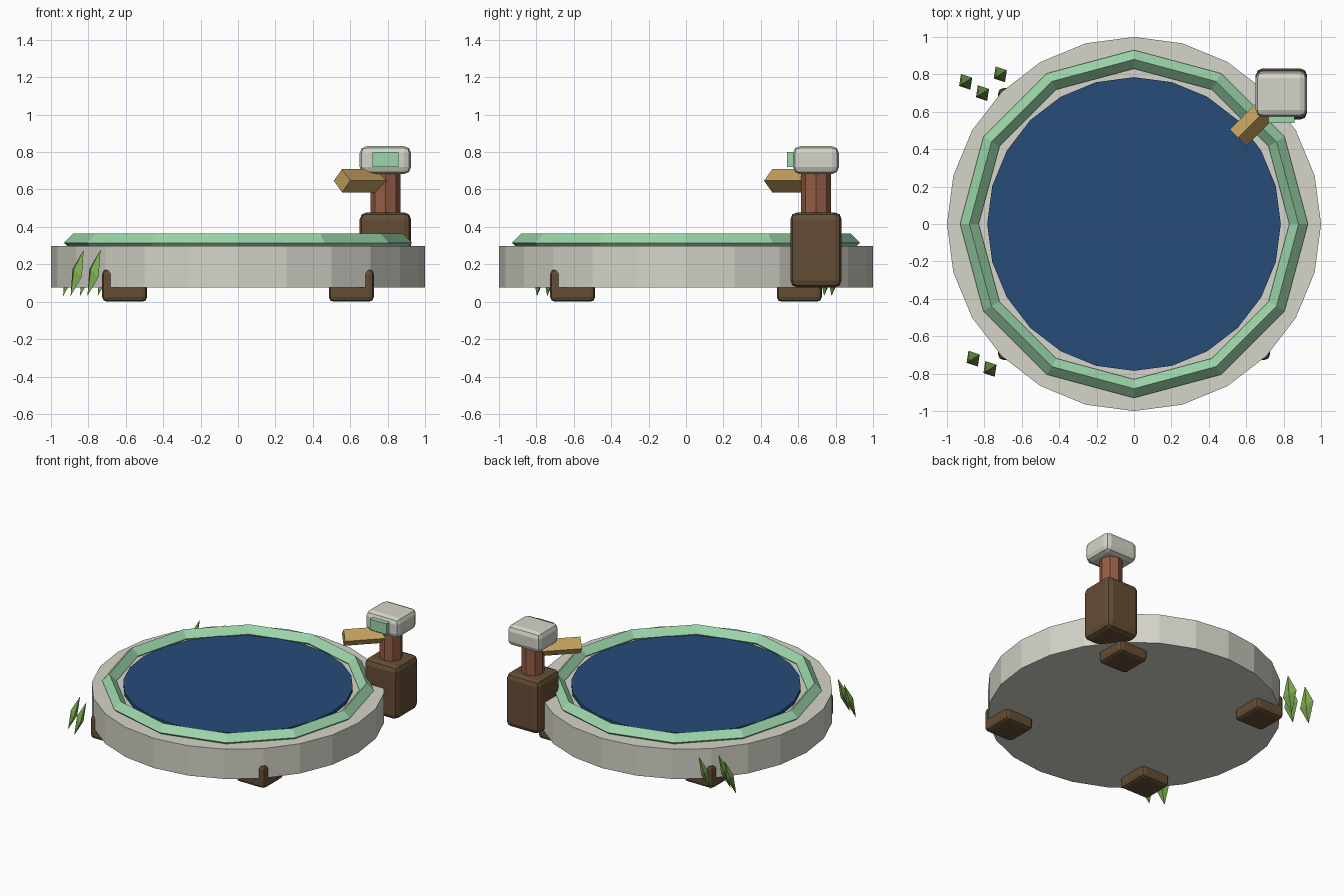
import bpy, bmesh
from math import radians
from mathutils import Matrix, Vector

if "Cube" in bpy.data.objects:
    bpy.data.objects.remove(bpy.data.objects["Cube"])


def material(name, rgb):
    m = bpy.data.materials.new(name)
    m.diffuse_color = (*rgb, 1)
    m.use_nodes = True
    m.node_tree.nodes["Principled BSDF"].inputs["Base Color"].default_value = m.diffuse_color
    return m


STONE = material("stone", (0.66, 0.66, 0.58))
BLUE = material("pad_blue", (0.02, 0.07, 0.19))
MINT = material("mint", (0.33, 0.67, 0.40))
BROWN = material("brown", (0.13, 0.075, 0.035))
RUST = material("rust", (0.30, 0.11, 0.06))
GOLD = material("gold", (0.55, 0.36, 0.11))
GREEN = material("grass_green", (0.20, 0.40, 0.08))


def finish(name, bm, mat, loc=(0, 0, 0)):
    bmesh.ops.recalc_face_normals(bm, faces=bm.faces)
    me = bpy.data.meshes.new(name)
    bm.to_mesh(me)
    bm.free()
    ob = bpy.data.objects.new(name, me)
    ob.location = loc
    me.materials.append(mat)
    bpy.context.collection.objects.link(ob)
    return ob


def box(name, centre, size, mat, bevel=0):
    bm = bmesh.new()
    bmesh.ops.create_cube(bm, size=1, matrix=Matrix.Diagonal((*size, 1)))
    ob = finish(name, bm, mat, centre)
    if bevel:
        mod = ob.modifiers.new("bevel", 'BEVEL')
        mod.width = bevel
        mod.segments = 2
    return ob


def cylinder(name, centre, radius, depth, sides, mat):
    bm = bmesh.new()
    bmesh.ops.create_cone(bm, cap_ends=True, segments=sides, radius1=radius,
                          radius2=radius, depth=depth)
    return finish(name, bm, mat, centre)


# Round platform and its blue surface
cylinder("platform", (0, 0, 0.187), 1.0, 0.224, 24, STONE)
cylinder("landing_surface", (0, 0, 0.305), 0.785, 0.04, 24, BLUE)

# Twelve-sided rim with a diamond section
bpy.ops.mesh.primitive_torus_add(major_radius=0.88, minor_radius=0.05, major_segments=12,
                                 minor_segments=4, location=(0, 0, 0.315))
rim = bpy.context.object
rim.name = "rim"
rim.data.materials.append(MINT)
for p in rim.data.polygons:
    p.use_smooth = False

# Four feet poking out through the platform edge
for sx in (-1, 1):
    for sy in (-1, 1):
        box("foot", (sx * 0.606, sy * 0.606, 0.087), (0.24, 0.24, 0.174), BROWN, 0.025)

# Control post: plinth, pillar, head, screen
PX, PY = 0.788, 0.695
box("plinth", (PX, PY, 0.277), (0.275, 0.275, 0.402), BROWN, 0.038)
cylinder("pillar", (PX, PY, 0.57), 0.08, 0.30, 8, RUST)
box("post_head", (PX, PY, 0.757), (0.275, 0.245, 0.15), STONE, 0.038)
box("screen", (PX, 0.565, 0.76), (0.138, 0.05, 0.08), MINT)

# Diamond-section arm pointing towards the pad centre
arm = cylinder("arm", (0.655, 0.56, 0.647), 0.062, 0.28, 4, GOLD)
arm.rotation_euler = (0, radians(90), radians(45))

# Leaning grass blades, each a stretched octahedron
POLE = Vector((0.035, 0.022, 0.124))
SIDE_A = Vector((-0.025, 0.042, 0.02))
SIDE_B = Vector((0.018, 0.012, -0.02))
for x, y in ((-0.9, 0.76), (-0.81, 0.7), (-0.715, 0.8), (-0.86, -0.72), (-0.77, -0.775)):
    bm = bmesh.new()
    top, low = bm.verts.new(POLE), bm.verts.new(-POLE)
    ring = [bm.verts.new(v) for v in (SIDE_A, SIDE_B, -SIDE_A, -SIDE_B)]
    for i in range(4):
        bm.faces.new((top, ring[i], ring[(i + 1) % 4]))
        bm.faces.new((low, ring[(i + 1) % 4], ring[i]))
    finish("grass_blade", bm, GREEN, (x, y, 0.154))
